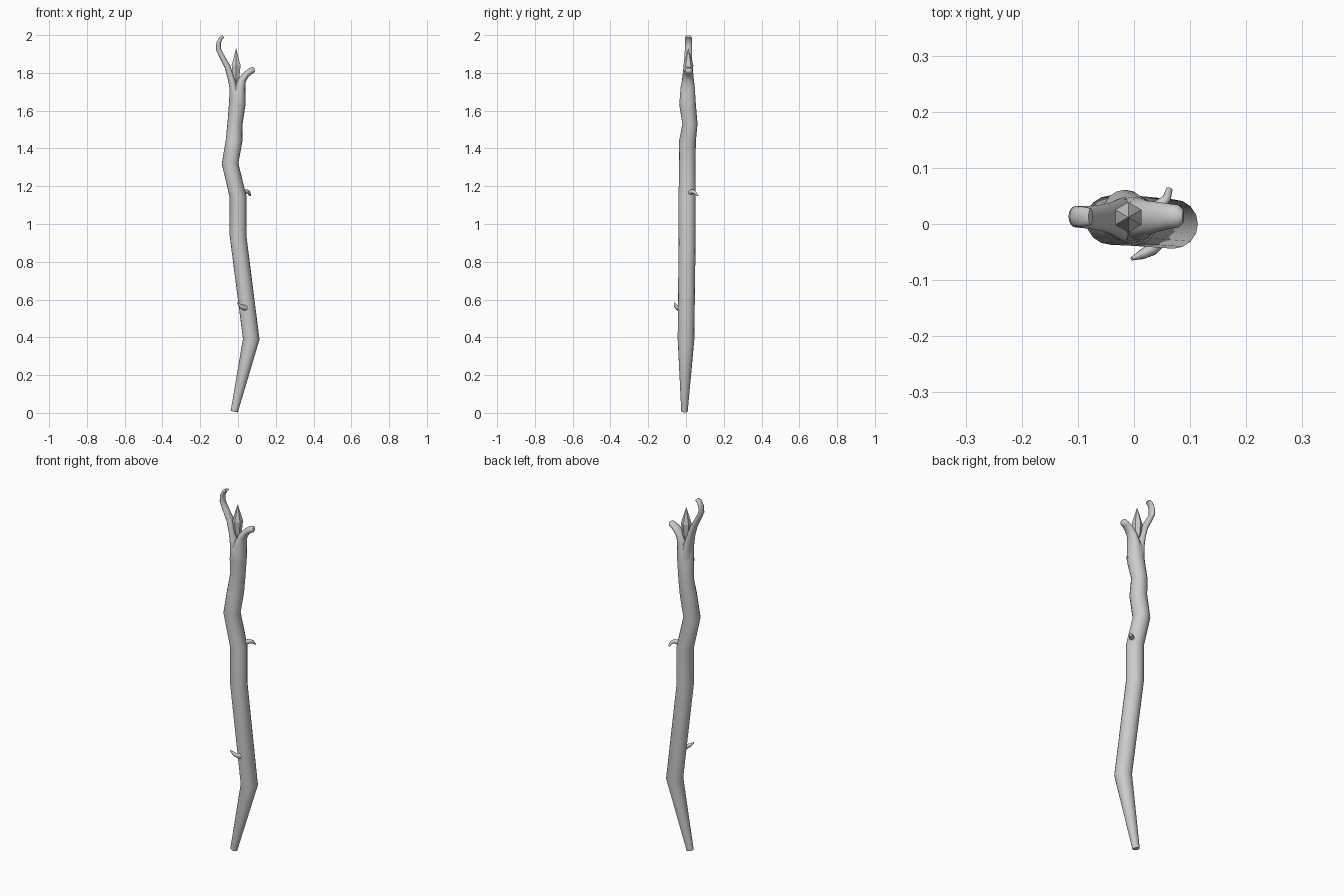
import bpy, bmesh, math
from mathutils import Vector


def finish(bm, name, smooth=True):
    bmesh.ops.recalc_face_normals(bm, faces=bm.faces)
    mesh = bpy.data.meshes.new(name)
    bm.to_mesh(mesh)
    bm.free()
    ob = bpy.data.objects.new(name, mesh)
    bpy.context.collection.objects.link(ob)
    if smooth:
        bpy.ops.object.select_all(action='DESELECT')
        ob.select_set(True)
        bpy.context.view_layer.objects.active = ob
        bpy.ops.object.shade_smooth_by_angle(angle=math.radians(50))
    return ob


def tube(name, path, ref=(0, 1, 0), sides=16, smooth=True):
    """Loft elliptical rings along path of (x, y, z, radius_across, radius_along_ref)."""
    pts = [Vector(p[:3]) for p in path]
    bm = bmesh.new()
    rings = []
    for i, (c, p) in enumerate(zip(pts, path)):
        t = Vector()
        if i > 0:
            t += (c - pts[i - 1]).normalized()
        if i < len(pts) - 1:
            t += (pts[i + 1] - c).normalized()
        t.normalize()
        u = Vector(ref).cross(t).normalized()
        v = t.cross(u)
        rings.append([bm.verts.new(c + u * p[3] * math.sin(a) + v * p[4] * math.cos(a))
                      for a in (2 * math.pi * k / sides for k in range(sides))])
    for a, b in zip(rings, rings[1:]):
        for k in range(sides):
            n = (k + 1) % sides
            bm.faces.new((a[k], a[n], b[n], b[k]))
    bm.faces.new(rings[0])
    bm.faces.new(rings[-1])
    return finish(bm, name, smooth)


# Crooked staff shaft
tube("staff_shaft", [
    (-0.02, -0.008, 0.007, 0.019, 0.017),
    (0.07, 0.0, 0.39, 0.044, 0.044),
    (0.0, 0.006, 0.94, 0.044, 0.045),
    (0.0, 0.006, 1.145, 0.044, 0.045),
    (-0.042, 0.007, 1.32, 0.044, 0.044),
    (-0.021, 0.008, 1.44, 0.044, 0.044),
    (-0.016, 0.021, 1.53, 0.040, 0.040),
    (-0.004, 0.008, 1.635, 0.044, 0.044),
    (-0.004, 0.009, 1.70, 0.041, 0.039),
    (-0.006, 0.010, 1.735, 0.022, 0.025),
])

# Tall curling left prong
tube("left_prong", [
    (-0.010, 0.008, 1.64, 0.036, 0.042),
    (-0.024, 0.009, 1.72, 0.021, 0.037),
    (-0.036, 0.010, 1.77, 0.018, 0.030),
    (-0.055, 0.011, 1.83, 0.016, 0.024),
    (-0.084, 0.012, 1.885, 0.014, 0.020),
    (-0.104, 0.013, 1.925, 0.013, 0.019),
    (-0.103, 0.013, 1.958, 0.012, 0.019),
    (-0.092, 0.013, 1.983, 0.010, 0.018),
    (-0.077, 0.013, 1.993, 0.007, 0.015),
])

# Short right prong
tube("right_prong", [
    (0.002, 0.008, 1.64, 0.038, 0.042),
    (0.010, 0.009, 1.72, 0.029, 0.038),
    (0.022, 0.011, 1.762, 0.021, 0.031),
    (0.045, 0.013, 1.793, 0.017, 0.026),
    (0.066, 0.014, 1.809, 0.017, 0.022),
    (0.080, 0.014, 1.815, 0.017, 0.020),
    (0.088, 0.014, 1.816, 0.010, 0.012),
])

# Faceted crystal held in the fork
tube("crystal", [
    (-0.010, 0.012, 1.73, 0.005, 0.005),
    (-0.010, 0.012, 1.775, 0.020, 0.020),
    (-0.010, 0.012, 1.84, 0.027, 0.027),
    (-0.010, 0.012, 1.93, 0.0005, 0.0005),
], sides=6, smooth=False)

# Broken twigs on the shaft
tube("upper_twig", [
    (0.025, 0.020, 1.165, 0.014, 0.014),
    (0.048, 0.035, 1.172, 0.011, 0.012),
    (0.058, 0.045, 1.168, 0.008, 0.009),
    (0.063, 0.062, 1.150, 0.006, 0.004),
], ref=(0, 0, 1), sides=10)
tube("lower_twig", [
    (0.050, -0.025, 0.555, 0.014, 0.015),
    (0.032, -0.045, 0.557, 0.012, 0.014),
    (0.015, -0.054, 0.565, 0.009, 0.010),
    (-0.004, -0.062, 0.583, 0.003, 0.003),
], ref=(0, 0, 1), sides=10)
